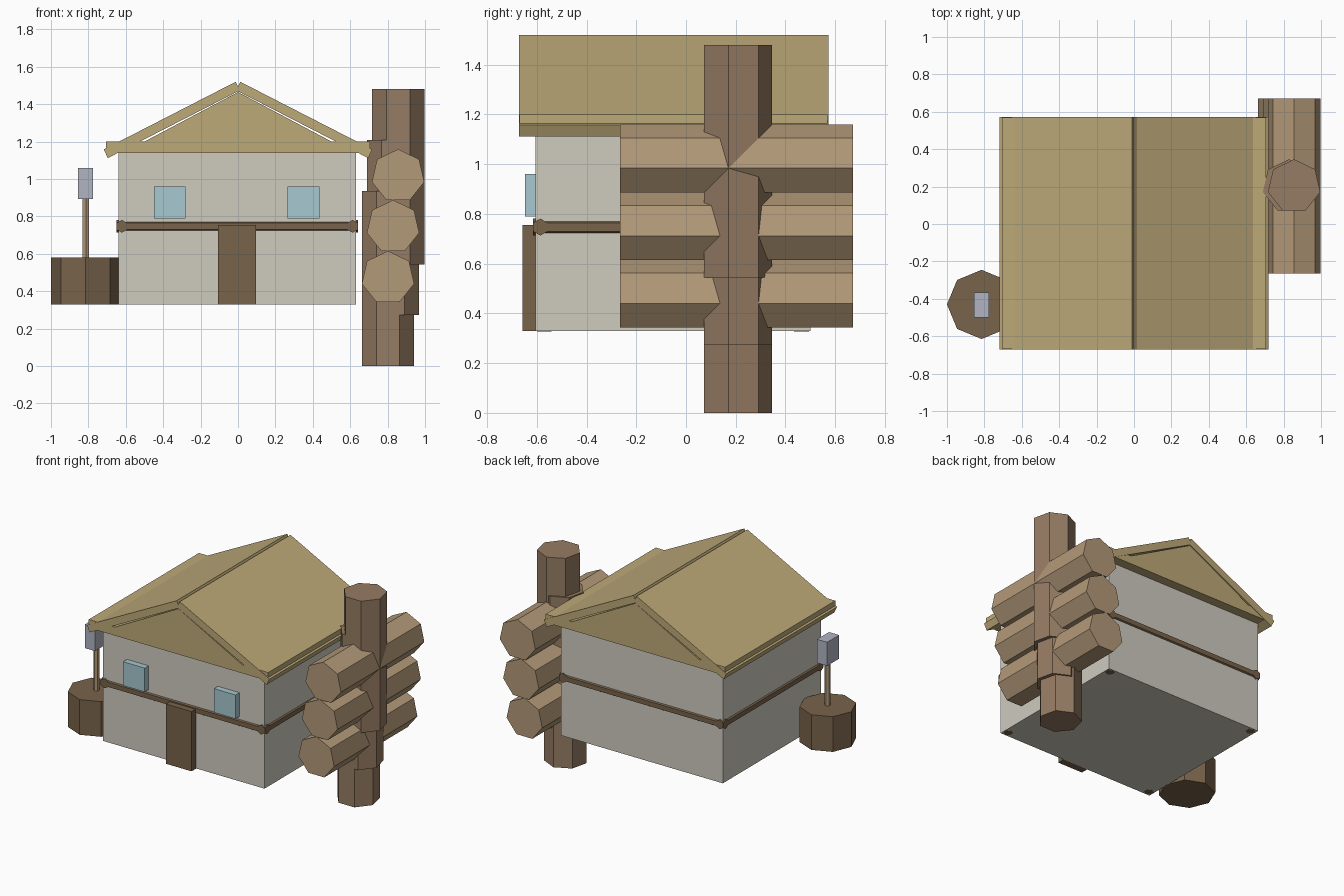
import bpy, math
from mathutils import Matrix, Vector

if "Cube" in bpy.data.objects:
    bpy.data.objects.remove(bpy.data.objects["Cube"])


def material(name, r, g, b):
    m = bpy.data.materials.new(name)
    m.diffuse_color = (r, g, b, 1)
    m.use_nodes = True
    m.node_tree.nodes["Principled BSDF"].inputs["Base Color"].default_value = m.diffuse_color
    return m


STRAW = material("straw", .51, .40, .19)
PLASTER = material("plaster", .62, .60, .52)
DARK_WOOD = material("dark_wood", .19, .125, .07)
BARK = material("bark", .30, .20, .125)
LIGHT_WOOD = material("light_wood", .45, .32, .19)
GLASS = material("glass", .39, .58, .63)
METAL = material("metal", .44, .46, .54)


def make(name, verts, faces, mat):
    me = bpy.data.meshes.new(name)
    me.from_pydata(verts, [], faces)
    me.materials.append(mat)
    ob = bpy.data.objects.new(name, me)
    bpy.context.collection.objects.link(ob)
    return ob


def prism(name, ring_a, ring_b, mat):
    n = len(ring_a)
    faces = [(i, (i + 1) % n, n + (i + 1) % n, n + i) for i in range(n)]
    faces += [tuple(reversed(range(n))), tuple(range(n, 2 * n))]
    ob = make(name, list(ring_a) + list(ring_b), faces, mat)
    # consistent outward normals
    import bmesh
    bm = bmesh.new()
    bm.from_mesh(ob.data)
    bmesh.ops.recalc_face_normals(bm, faces=bm.faces)
    bm.to_mesh(ob.data)
    bm.free()
    return ob


def box(name, x, y, z, mat):
    ring = [(x[0], y[0]), (x[1], y[0]), (x[1], y[1]), (x[0], y[1])]
    return prism(name, [(a, b, z[0]) for a, b in ring],
                 [(a, b, z[1]) for a, b in ring], mat)


def along_y(name, profile, y0, y1, mat):
    return prism(name, [(a, y0, c) for a, c in profile],
                 [(a, y1, c) for a, c in profile], mat)


def log(name, centre, axis, length, radius, sides, mat):
    # first corner points up for lying logs and along +y for upright ones
    ring = [(radius * math.sin(2 * math.pi * i / sides),
             radius * math.cos(2 * math.pi * i / sides)) for i in range(sides)]
    place = {'X': lambda u, v, w: (w, u, v),
             'Y': lambda u, v, w: (u, w, v),
             'Z': lambda u, v, w: (u, v, w)}[axis]
    ends = [[Vector(place(u, v, w)) + Vector(centre) for u, v in ring]
            for w in (-length / 2, length / 2)]
    return prism(name, ends[0], ends[1], mat)


# house body
X0, X1, Y0, Y1, FLOOR = -.64, .632, -.605, .50, .33
box("walls", (X0, X1), (Y0, Y1), (FLOOR, 1.15), PLASTER)

# corner posts, just showing at the underside
for i, x in enumerate((X0 + .035, X1 - .035)):
    for j, y in enumerate((Y0 + .035, Y1 - .035)):
        log(f"corner_post_{i}{j}", (x, y, .735), 'Z', .814, .03, 6, DARK_WOOD)

# timber belt around the walls
R, OUT, ZB = .034, .01, .747
inset = R * math.cos(math.pi / 6) - OUT
for s, y in (("front", Y0 + inset), ("back", Y1 - inset)):
    log(f"belt_{s}", ((X0 + X1) / 2, y, ZB), 'X', X1 - X0 + 2 * OUT, R, 6, DARK_WOOD)
for s, x in (("left", X0 + inset), ("right", X1 - inset)):
    log(f"belt_{s}", (x, (Y0 + Y1) / 2, ZB), 'Y', Y1 - Y0 + 2 * OUT, R, 6, DARK_WOOD)

# door and windows
box("door", (-.107, .095), (-.658, -.6), (FLOOR, .755), DARK_WOOD)
for s, x in (("left", -.45), ("right", .265)):
    box(f"window_{s}", (x, x + .17), (-.648, -.6), (.79, .96), GLASS)

# roof: ceiling slab, gable filling and two sloping panels
RY0, RY1 = -.672, .572
box("roof_base", (-.706, .706), (RY0 + .003, RY1 - .003), (1.14, 1.2), STRAW)
along_y("gable_filling", [(-.51, 1.195), (.51, 1.195), (0, 1.465)],
        RY0 + .003, RY1 - .003, STRAW)
for s, k in (("left", -1), ("right", 1)):
    panel = [(.012, 1.52), (.718, 1.158), (.696, 1.112), (-.01, 1.474)]
    along_y(f"roof_panel_{s}", [(k * a, c) for a, c in panel], RY0, RY1, STRAW)

# three stepped crosses of seven-sided logs
for i in range(3):
    c = (.802 + .027 * i, .2025, .472 + .272 * i)
    log(f"upright_log_{i}", (c[0], c[1], .468 + .272 * i), 'Z', .936, .1436, 7, BARK)
    log(f"lying_log_{i}", c, 'Y', .936, .1436, 7, LIGHT_WOOD)

# stump with a pole and a small metal box
log("stump", (-.815, -.43, .455), 'Z', .25, .185, 8, DARK_WOOD)
log("pole", (-.813, -.43, .74), 'Z', .34, .02, 6, LIGHT_WOOD)
box("metal_box", (-.855, -.775), (-.5, -.365), (.892, 1.06), METAL)
